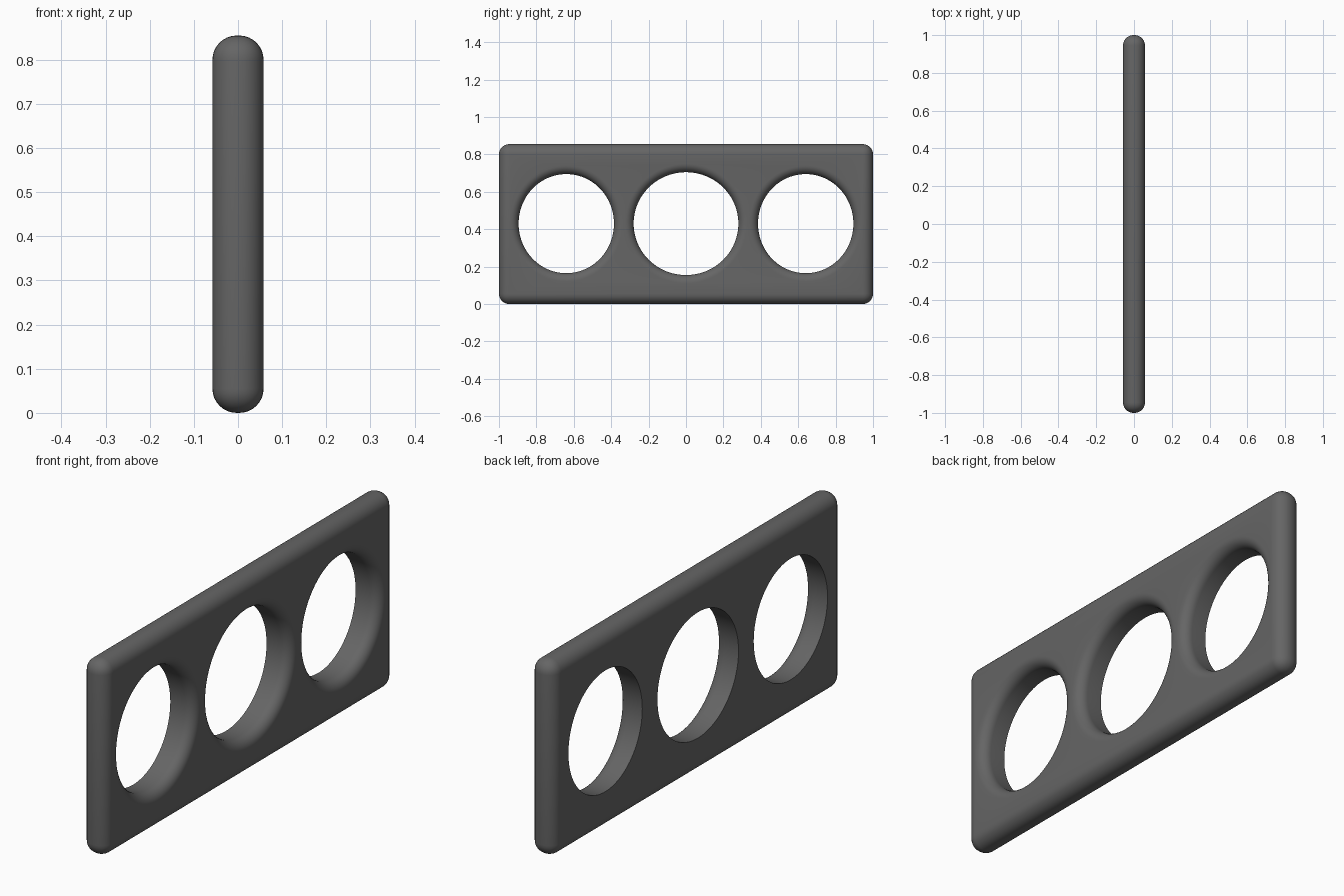
import bpy, bmesh, math

if "Cube" in bpy.data.objects:
    bpy.data.objects.remove(bpy.data.objects["Cube"])

T, H = 0.058, 0.855      # half thickness, height
grey = bpy.data.materials.new("dark grey")
grey.diffuse_color = (0.13, 0.13, 0.13, 1)
grey.use_nodes = True
grey.node_tree.nodes["Principled BSDF"].inputs["Base Color"].default_value = grey.diffuse_color


def make(name, bm):
    bmesh.ops.recalc_face_normals(bm, faces=bm.faces)
    me = bpy.data.meshes.new(name)
    bm.to_mesh(me)
    bm.free()
    me.materials.append(grey)
    ob = bpy.data.objects.new(name, me)
    bpy.context.collection.objects.link(ob)
    return ob


# slab with fully rounded edges
bm = bmesh.new()
bmesh.ops.create_cube(bm, size=1)
for v in bm.verts:
    v.co.x *= 2 * T
    v.co.y *= 2
    v.co.z = v.co.z * H + H / 2
bmesh.ops.bevel(bm, geom=bm.edges[:], offset=0.055, segments=8, profile=0.5, affect='EDGES')
frame = make("three_hole_frame", bm)


# lathed hole cutter: straight at the back, flared lip on the +x side
def cutter(y, ry, rz, n=96):
    f = 0.045
    prof = [(-0.2, 0)]
    for i in range(9):
        a = math.pi / 2 * i / 8
        prof.append((T - f + f * math.sin(a), f * (1 - math.cos(a))))
    prof.append((0.2, f + 0.001))
    bm = bmesh.new()
    rings = []
    for x, d in prof:
        rings.append([bm.verts.new((x, y + (ry + d) * math.cos(2 * math.pi * k / n),
                                    0.43 + (rz + d) * math.sin(2 * math.pi * k / n)))
                      for k in range(n)])
    for a, b in zip(rings, rings[1:]):
        for k in range(n):
            j = (k + 1) % n
            bm.faces.new((a[k], a[j], b[j], b[k]))
    bm.faces.new(rings[0])
    bm.faces.new(rings[-1])
    return make("hole_cutter", bm)


for y, ry, rz in ((-0.64, 0.255, 0.265), (0, 0.28, 0.275), (0.64, 0.255, 0.265)):
    c = cutter(y, ry, rz)
    m = frame.modifiers.new("hole", 'BOOLEAN')
    m.operation = 'DIFFERENCE'
    m.solver = 'EXACT'
    m.object = c
    bpy.context.view_layer.objects.active = frame
    bpy.ops.object.modifier_apply(modifier=m.name)
    bpy.data.objects.remove(c)

# smooth shading
bpy.ops.object.select_all(action='DESELECT')
frame.select_set(True)
bpy.context.view_layer.objects.active = frame
bpy.ops.object.shade_smooth_by_angle(angle=math.radians(35))
